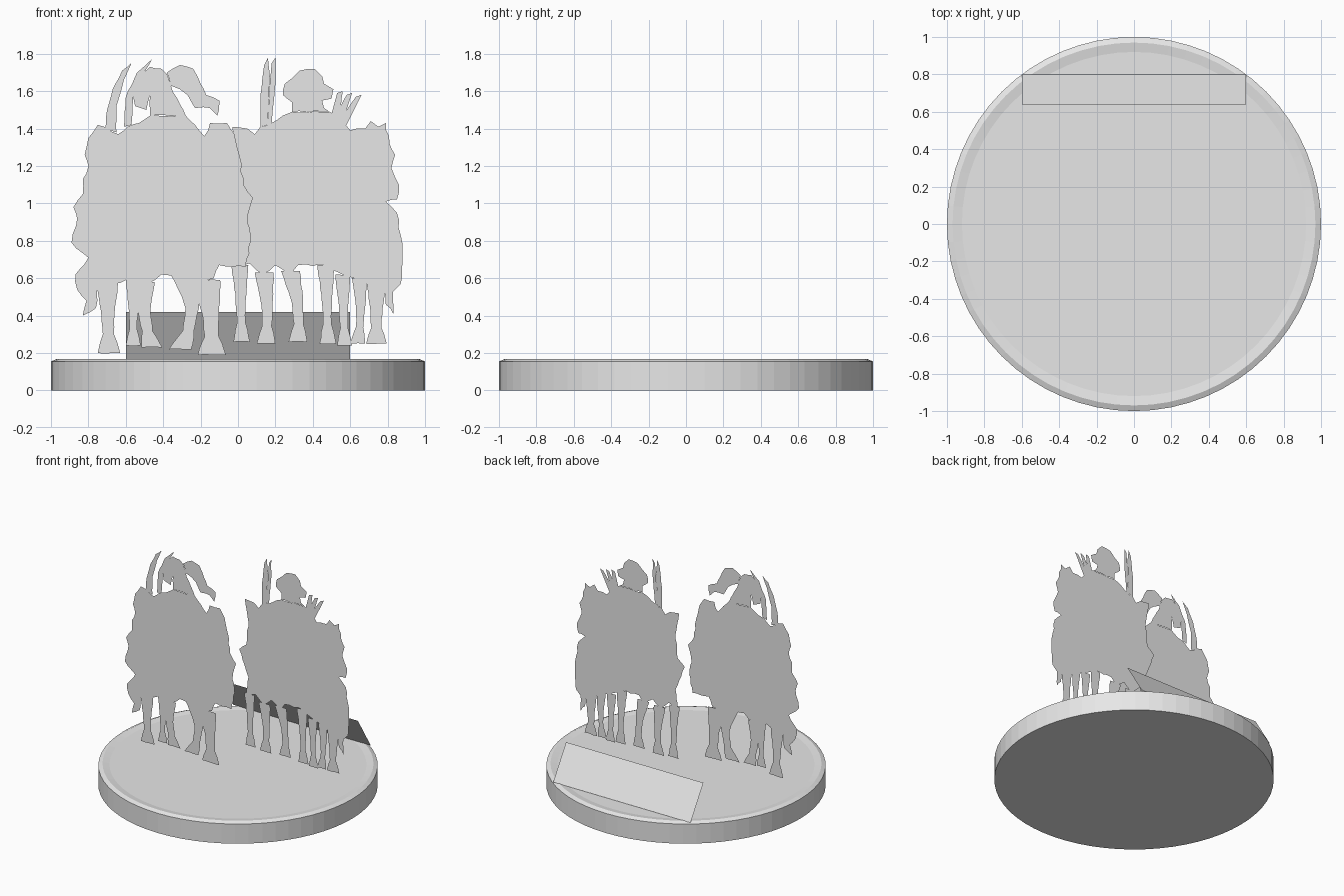
import bpy
import bmesh
import math
import random
from mathutils import Vector

random.seed(4)

default_cube = bpy.data.objects.get("Cube")
if default_cube:
    bpy.data.objects.remove(default_cube, do_unlink=True)

# One plain grey for everything
grey = bpy.data.materials.new("plain grey")
grey.use_nodes = True
grey.diffuse_color = (0.8, 0.8, 0.8, 1)
grey.node_tree.nodes["Principled BSDF"].inputs["Base Color"].default_value = (0.8, 0.8, 0.8, 1)


def finish(name, bm):
    """Turn a bmesh into a named, coloured object."""
    mesh = bpy.data.meshes.new(name)
    bm.to_mesh(mesh)
    bm.free()
    mesh.materials.append(grey)
    obj = bpy.data.objects.new(name, mesh)
    bpy.context.collection.objects.link(obj)
    return obj


def ragged(points, amount):
    """Break each edge of an outline into short, slightly uneven steps."""
    result = []
    for start, end in zip(points, points[1:] + points[:1]):
        a, b = Vector(start), Vector(end)
        steps = max(1, round((b - a).length / 4))
        for step in range(steps):
            point = a.lerp(b, step / steps)
            if step:
                point += Vector((random.uniform(-amount, amount), random.uniform(-amount, amount)))
            result.append(point)
    return result


def cutout(name, outlines, depth, amount=0.6):
    """Paper-thin upright shapes; outlines are (x, z) pairs in hundredths."""
    bm = bmesh.new()
    for outline in outlines:
        verts = [bm.verts.new((x / 100, depth, z / 100)) for x, z in ragged(outline, amount)]
        face = bm.faces.new(verts)
        face.normal_update()
        if face.normal.y > 0:
            face.normal_flip()
    bmesh.ops.triangulate(bm, faces=bm.faces[:], ngon_method='EAR_CLIP')
    return finish(name, bm)


def leg(top_x, foot_x, top_z, foot_z, width, bow=0):
    """Outline of a horse leg: thigh, knee, shank, fetlock and hoof."""
    shape = ((0, 1.0), (0.3, 0.75), (0.45, 0.6), (0.75, 0.5), (0.85, 0.75), (1, 1.0))
    left, right = [], []
    for t, half in shape:
        centre = top_x + (foot_x - top_x) * t + bow * math.sin(math.pi * t)
        z = top_z + (foot_z - top_z) * t
        left.append((centre - half * width / 2, z))
        right.append((centre + half * width / 2, z))
    return left + right[::-1]


# Round base with a raised lip
profile = ((1, 0), (1, 0.155), (0.97, 0.168), (0.92, 0.16))
sides = 64
bm = bmesh.new()
rings = []
for radius, height in profile:
    angles = [math.tau * i / sides for i in range(sides)]
    rings.append([bm.verts.new((radius * math.cos(a), radius * math.sin(a), height)) for a in angles])
for low, high in zip(rings, rings[1:]):
    for i in range(sides):
        j = (i + 1) % sides
        bm.faces.new((low[i], low[j], high[j], high[i]))
bm.faces.new(rings[0][::-1])
bm.faces.new(rings[-1])
finish("round_base", bm)

# Sloping label plate at the back
bm = bmesh.new()
corners = ((0.6, 0.8, 0.165), (-0.6, 0.8, 0.165), (-0.6, 0.64, 0.42), (0.6, 0.64, 0.42))
bm.faces.new([bm.verts.new(corner) for corner in corners])
finish("label_plate", bm)

# Right-hand rider and mount, standing nearer the front
near = -0.14
near_body = [
    (-83, 40), (-81, 48), (-86, 54), (-87, 62), (-80, 71), (-89, 79), (-86, 92),
    (-88, 98), (-83, 105), (-83, 113), (-80, 120), (-82, 126), (-80, 135),
    (-75, 142), (-64, 137), (-59, 141), (-53, 143), (-47, 147), (-28, 147),
    (-23, 142), (-18, 136), (-15, 143), (-6, 143), (-2, 137), (1, 125), (3, 110),
    (8, 103), (5, 90), (7, 80), (4, 66), (-10, 67), (-13, 60), (-26, 58),
    (-31, 62), (-41, 62), (-48, 57), (-60, 59), (-66, 57), (-74, 60), (-76, 44)]
cutout("near_rider_body", [near_body], near)

near_head = [
    (-47, 147), (-47, 158), (-49, 150), (-55, 152), (-56, 160), (-53, 167), (-47, 173),
    (-41, 172), (-38, 169), (-35, 160), (-31, 153), (-28, 147)]
cutout("near_rider_helmet", [near_head], near, 0.3)

near_plume = [
    (-38, 170), (-31, 174), (-24, 172), (-20, 164), (-17, 158), (-10, 155),
    (-11, 147), (-15, 151), (-23, 151), (-27, 158), (-31, 161), (-36, 163)]
cutout("near_rider_plume", [near_plume], near, 0.5)

near_feathers = [
    [(-71, 140), (-70, 150), (-67, 161), (-62, 171), (-57, 175),
     (-61, 166), (-65, 152), (-65, 138)],
    [(-61, 141), (-60, 157), (-54, 170), (-46, 177), (-51, 169), (-56, 157), (-57, 142)]]
cutout("near_rider_feathers", near_feathers, near, 0.2)

near_legs = [
    leg(-70, -69, 60, 20, 12), leg(-56, -56, 59, 24, 8),
    leg(-50, -46, 58, 23, 11, -2), leg(-30, -31, 62, 22, 12, 6),
    leg(-17, -14, 59, 19, 15, 1)]
cutout("near_mount_legs", near_legs, near, 0.3)

# Left-hand rider and mount, standing further back
far = 0.13
far_body = [
    (-3, 141), (5, 140), (9, 137), (12, 141), (18, 143), (24, 147), (29, 149),
    (49, 149), (55, 146), (60, 139), (68, 140), (71, 144), (75, 141), (79, 143),
    (81, 132), (84, 126), (82, 119), (86, 110), (85, 102), (79, 101), (85, 95),
    (87, 83), (88, 72), (87, 57), (83, 53), (83, 41), (79, 46), (77, 58),
    (62, 60), (56, 62), (47, 67), (32, 67), (27, 62), (20, 67), (13, 62), (6, 68),
    (-2, 66), (0, 80), (-5, 92), (-8, 100), (-2, 105), (0, 120)]
cutout("far_rider_body", [far_body], far)

far_hat = [
    (29, 149), (29, 154), (24, 158), (25, 164), (29, 167), (33, 171), (41, 172),
    (45, 168), (46, 164), (51, 161), (50, 156), (45, 155), (46, 151), (49, 149)]
cutout("far_rider_hat", [far_hat], far, 0.4)

far_spears = [
    [(12, 141), (12, 158), (14, 174), (16, 178), (17, 168), (16, 142)],
    [(16, 142), (17, 165), (18, 175), (20, 178), (20, 164), (18, 143)]]
cutout("far_rider_spears", far_spears, far, 0.1)

# Bundle of arrows behind the shoulder, fanned out from one root
arrows = [[(50 + i * 2, 148 - i * 2), (53 + i * 5, 159 - i), (56 + i * 5, 160 - i), (54 + i * 2, 146 - i * 2)]
          for i in range(3)]
cutout("far_rider_arrows", arrows, far, 0.1)

far_legs = [
    leg(1, 2, 67, 26, 9), leg(14, 15, 63, 25, 10, 1),
    leg(28, 32, 64, 26, 10, 2), leg(47, 48, 67, 25, 9),
    leg(56, 57, 62, 24, 8), leg(65, 64, 60, 25, 8, 1), leg(74, 74, 59, 25, 11)]
cutout("far_mount_legs", far_legs, far, 0.3)
